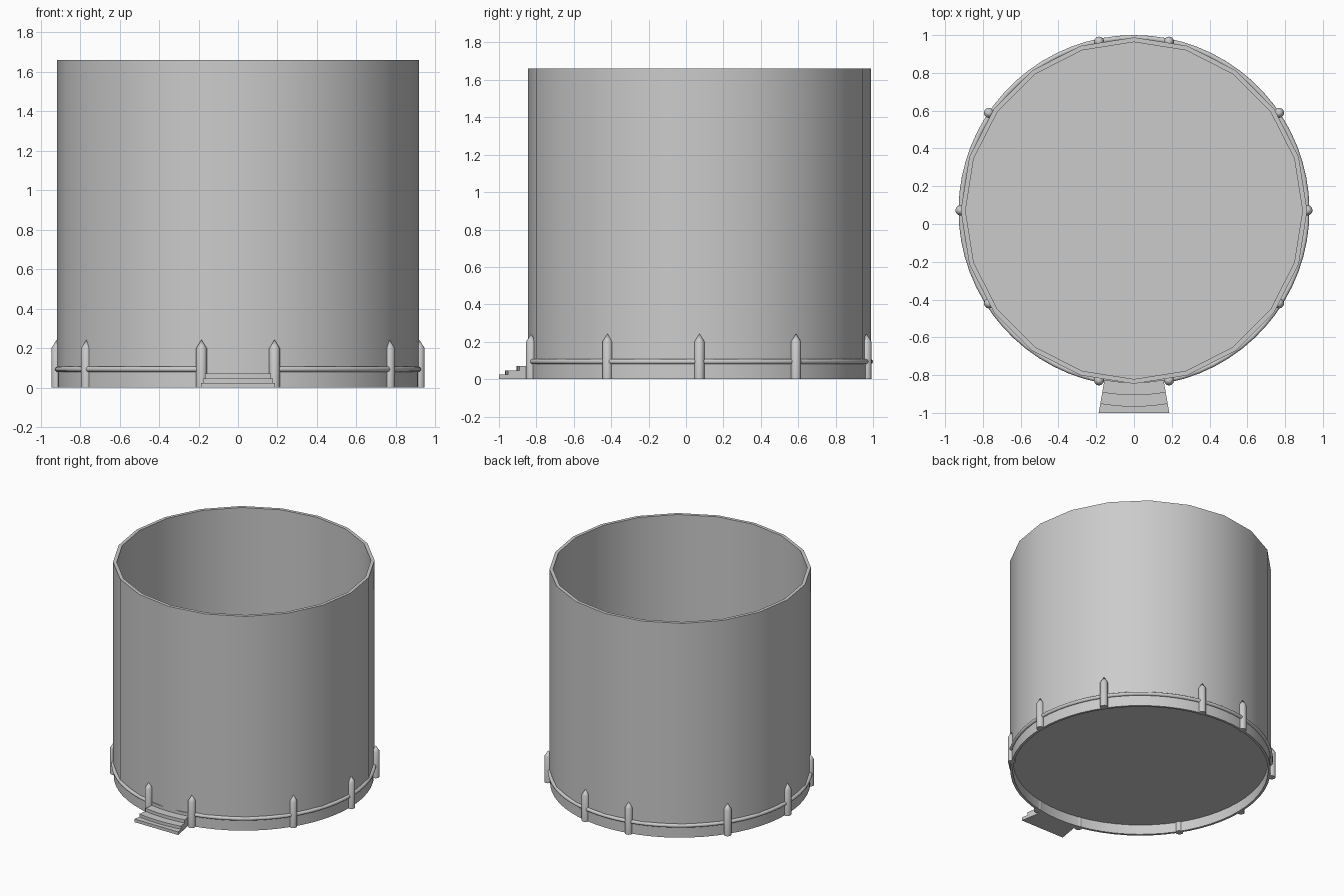
import bpy, bmesh
from math import sin, cos, pi, radians, tau

if "Cube" in bpy.data.objects:
    bpy.data.objects.remove(bpy.data.objects["Cube"])

CY = 0.071  # centre of the round body


def make(name, verts, faces, smooth=None):
    me = bpy.data.meshes.new(name)
    me.from_pydata(verts, [], faces)
    bm = bmesh.new()
    bm.from_mesh(me)
    bmesh.ops.remove_doubles(bm, verts=bm.verts, dist=1e-5)
    bmesh.ops.recalc_face_normals(bm, faces=bm.faces)
    bm.to_mesh(me)
    bm.free()
    ob = bpy.data.objects.new(name, me)
    bpy.context.collection.objects.link(ob)
    if smooth:
        bpy.ops.object.select_all(action='DESELECT')
        ob.select_set(True)
        bpy.context.view_layer.objects.active = ob
        bpy.ops.object.shade_smooth_by_angle(angle=radians(smooth))
    return ob


def lathe(name, prof, seg, centre=(0, CY), start=0.0, sweep=tau, closed=True, smooth=35):
    """Sweep an (r, z) profile about a vertical axis."""
    full = abs(sweep - tau) < 1e-6
    rings = seg if full else seg + 1
    n = len(prof)
    verts = [(centre[0] + r * cos(start + sweep * i / seg),
              centre[1] + r * sin(start + sweep * i / seg), z)
             for i in range(rings) for r, z in prof]
    faces = []
    for i in range(seg):
        j = (i + 1) % rings
        for k in range(n if closed else n - 1):
            m = (k + 1) % n
            faces.append((i * n + k, j * n + k, j * n + m, i * n + m))
    if not full:
        faces += [tuple(range(n)), tuple((rings - 1) * n + k for k in range(n))]
    return make(name, verts, faces, smooth)


# tall 20-sided wall
lathe("wall", [(0.917, 0.085), (0.917, 1.66), (0.892, 1.66), (0.892, 0.085)], 20)

# round base: hollow skirt with a raised floor
lathe("base", [(0, 0.095), (0.913, 0.095), (0.913, 0), (0.895, 0), (0.895, 0.075), (0, 0.075)],
      64, closed=False)

# rail around the base, open at the steps
gap = radians(11.7)
ring = [(0.915 + 0.014 * cos(tau * k / 10), 0.094 + 0.014 * sin(tau * k / 10)) for k in range(10)]
lathe("rail", ring, 64, start=-pi / 2 + gap, sweep=tau - 2 * gap, smooth=50)

# pointed posts, mirrored left and right
post = [(0, 0), (0.027, 0), (0.027, 0.2), (0, 0.243)]
for i, (x, y) in enumerate([(0.185, -0.828), (0.768, -0.42), (0.919, 0.072),
                            (0.768, 0.588), (0.185, 0.965)]):
    for side, s in (("right", 1), ("left", -1)):
        lathe(f"post_{side}_{i + 1}", post, 12, (s * x, y), closed=False)

# wedge-shaped steps, each with a curved front edge
N = 8
half = radians(9.9)


def step(name, r_out, z0, z1, flat=False):
    pts = []
    for i in range(N + 1):
        a = -half + 2 * half * i / N
        r = r_out / cos(a) if flat else r_out
        pts.append((r * sin(a), CY - r * cos(a)))
    for a in (half, 0, -half):
        pts.append((0.9 * sin(a), CY - 0.9 * cos(a)))
    n = len(pts)
    verts = [(x, y, z) for z in (z0, z1) for x, y in pts]
    faces = [tuple(range(n)), tuple(range(n, 2 * n))]
    faces += [(k, (k + 1) % n, n + (k + 1) % n, n + k) for k in range(n)]
    make(name, verts, faces)


step("step_bottom", 1.071, 0, 0.024, True)
step("step_middle", 1.038, 0.024, 0.047)
step("step_top", 0.977, 0.047, 0.071)
